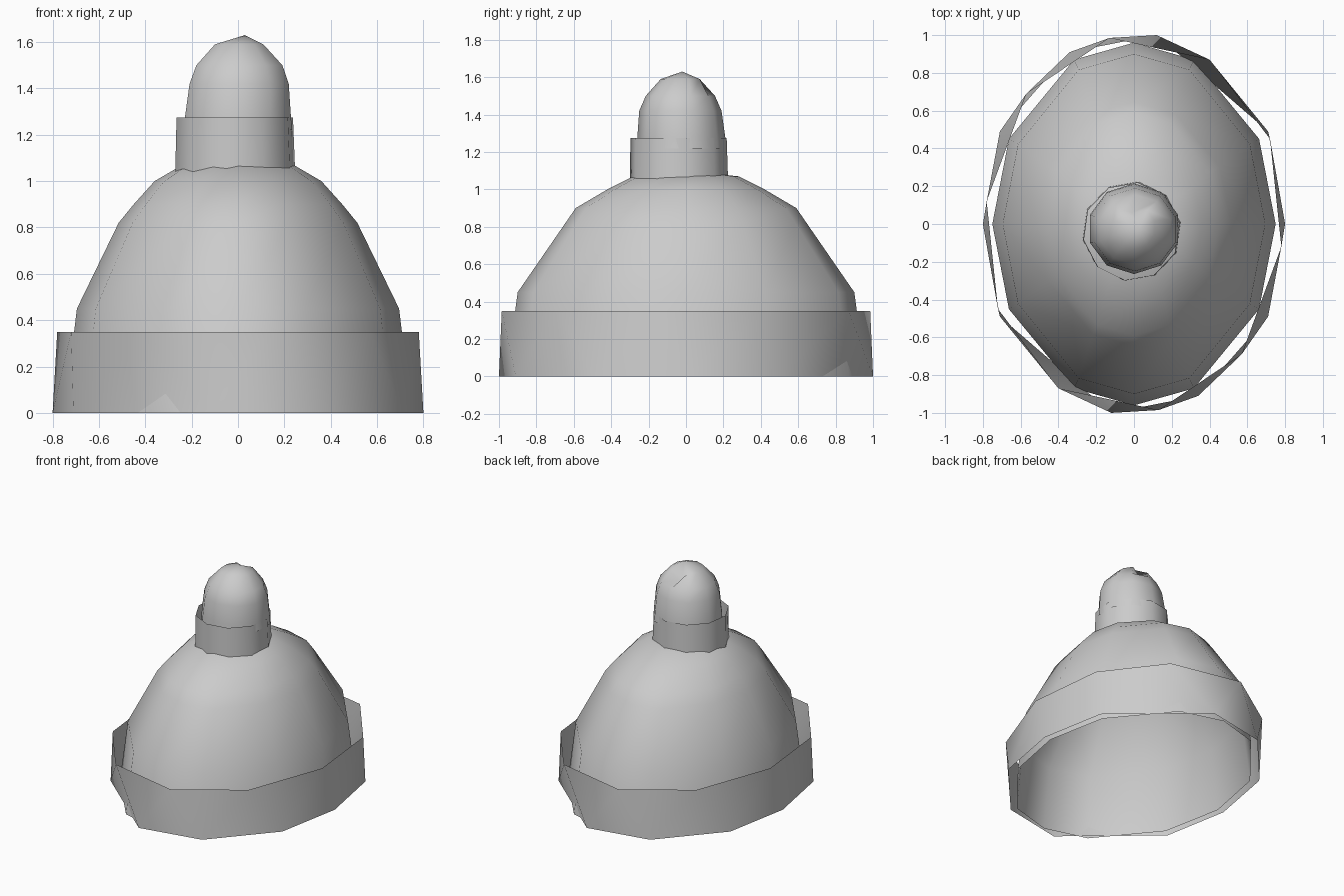
import bpy, bmesh, math

if "Cube" in bpy.data.objects:
    bpy.data.objects.remove(bpy.data.objects["Cube"])

grey = bpy.data.materials.new("light grey")
grey.diffuse_color = (0.6, 0.6, 0.6, 1)
grey.use_nodes = True
grey.node_tree.nodes["Principled BSDF"].inputs["Base Color"].default_value = grey.diffuse_color


def loft(name, rings, cap=None):
    """Skin a stack of equal-length rings; optionally close it at an apex point."""
    bm = bmesh.new()
    loops = [[bm.verts.new(p) for p in ring] for ring in rings]
    n = len(loops[0])
    for low, high in zip(loops, loops[1:]):
        for i in range(n):
            j = (i + 1) % n
            bm.faces.new((low[i], low[j], high[j], high[i]))
    if cap:
        tip = bm.verts.new(cap)
        for i in range(n):
            bm.faces.new((loops[-1][i], loops[-1][(i + 1) % n], tip))
    for f in bm.faces:
        f.smooth = True
    mesh = bpy.data.meshes.new(name)
    bm.to_mesh(mesh)
    bm.free()
    mesh.materials.append(grey)
    obj = bpy.data.objects.new(name, mesh)
    bpy.context.collection.objects.link(obj)
    return obj


def oval(angles, cx, cy, rx, ry, z):
    return [(cx + rx * math.cos(math.radians(a)), cy + ry * math.sin(math.radians(a)), z)
            for a in angles]


# Base band: twisted ten-sided hoop, each half repeated by a half turn
def half_turn(points, z):
    return [(s * x, s * y, z) for s in (1, -1) for x, y in points]


band_low = [(.8, 0), (.71, .49), (.12, 1), (-.34, .91), (-.71, .49)]
band_high = [(.78, -.12), (.72, .45), (.4, .87), (-.13, .985), (-.57, .69)]
loft("base_band", [half_turn(band_low, 0), half_turn(band_high, .35)])

# Dome: open oval shell
dome_angles = [0, 28, 65, 90, 115, 152, 180, 208, 245, 270, 295, 332]
dome_profile = [(.75, .96, 0), (.695, .9, .45), (.515, .645, .82),
                (.45, .59, .9), (.36, .42, 1.0), (.24, .28, 1.07)]
loft("dome", [oval(dome_angles, 0, 0, *p) for p in dome_profile], (0, 0, 1.1))

# Neck: short open collar
neck_angles = [10 + 36 * i for i in range(10)]
loft("neck", [oval(neck_angles, -.012, -.037, .263, .265, 1.03),
              oval(neck_angles, -.014, -.04, .255, .26, 1.275)])

# Bulb: rounded tip with a small dent at the back
bulb_angles = [18 + 36 * i for i in range(10)]
bulb_profile = [(0, -.025, .245, .24, 1.22), (0, -.025, .24, .235, 1.28),
                (.005, -.03, .225, .22, 1.42), (.006, -.03, .195, .185, 1.5),
                (.005, -.02, .11, .115, 1.59)]
bulb_rings = [oval(bulb_angles, *p) for p in bulb_profile]
bulb_rings[4][2] = (-.01, .06, 1.53)
loft("bulb", bulb_rings, (.03, -.02, 1.63))
